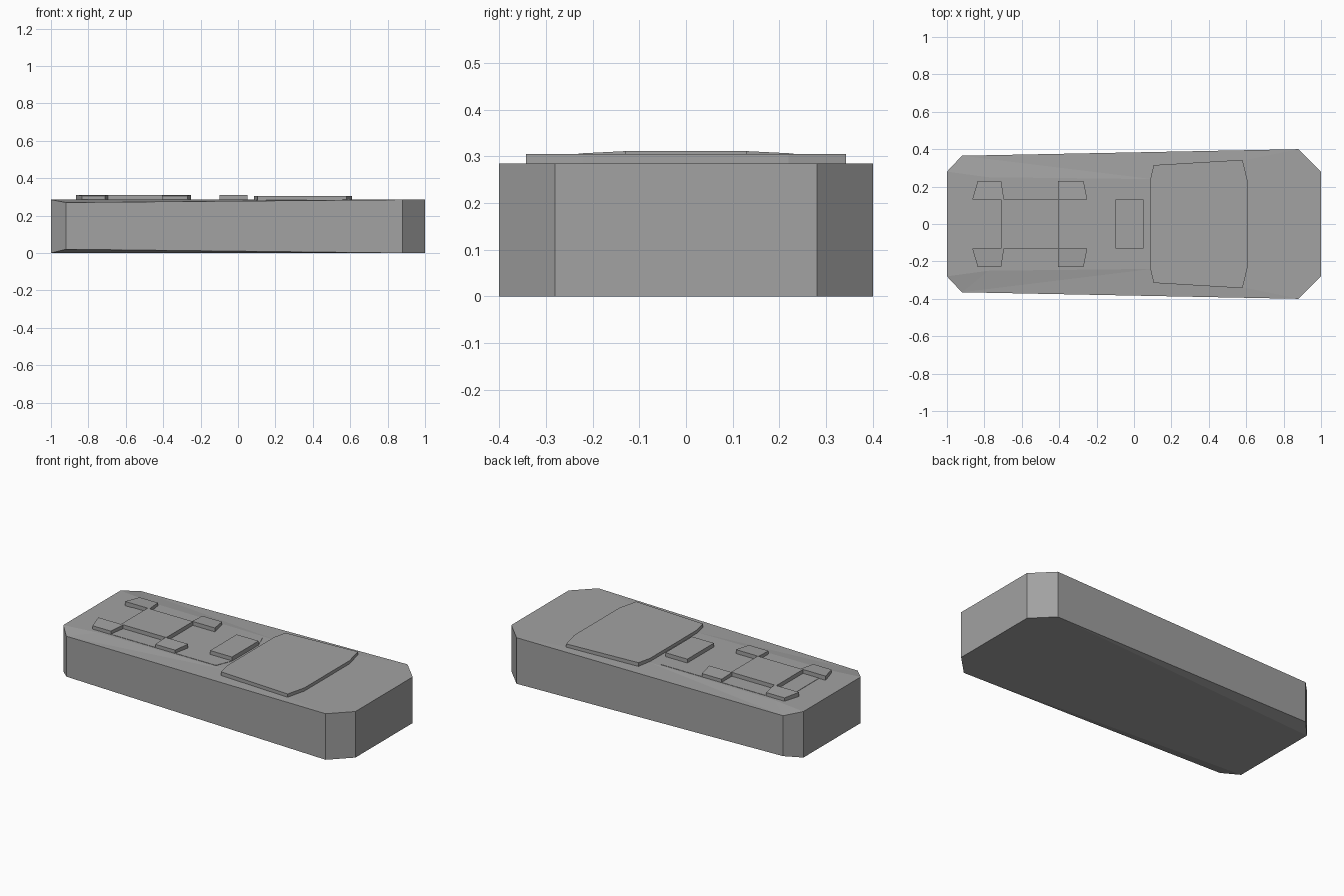
import bpy
import bmesh

if "Cube" in bpy.data.objects:
    bpy.data.objects.remove(bpy.data.objects["Cube"], do_unlink=True)

TOP = 0.285      # deck height
RAISED = 0.311   # height of the deck blocks

grey = bpy.data.materials.new("plain grey")
grey.use_nodes = True
colour = (0.36, 0.36, 0.36, 1)
grey.diffuse_color = colour
grey.node_tree.nodes["Principled BSDF"].inputs["Base Color"].default_value = colour


def finish(name, bm):
    """Turn a bmesh into a flat shaded grey object."""
    bmesh.ops.recalc_face_normals(bm, faces=bm.faces)
    mesh = bpy.data.meshes.new(name)
    bm.to_mesh(mesh)
    bm.free()
    mesh.materials.append(grey)
    obj = bpy.data.objects.new(name, mesh)
    bpy.context.collection.objects.link(obj)
    return obj


def plate(name, outline, top, bottom=TOP - 0.015):
    """Prism over an outline; top may be a height or a function of x, y."""
    bm = bmesh.new()
    height = top if callable(top) else lambda x, y: top
    low = [bm.verts.new((x, y, bottom)) for x, y in outline]
    high = [bm.verts.new((x, y, height(x, y))) for x, y in outline]
    bm.faces.new(low[::-1])
    bm.faces.new(high)
    for i in range(len(outline)):
        j = (i + 1) % len(outline)
        bm.faces.new((low[i], low[j], high[j], high[i]))
    return finish(name, bm)


def mirrored(half):
    """Close a half outline by reflecting it across the long axis."""
    return half + [(x, -y) for x, y in reversed(half)]


# Body: tapered block with cut corners and shallow sloping shoulders
points = {
    "tail": (-1, 0.28, TOP), "tail_side": (-0.92, 0.365, 0.27),
    "nose_side": (0.88, 0.4, TOP), "nose": (1, 0.28, TOP),
    "inner_tail": (-0.78, 0.25, TOP), "inner_mid": (0.1, 0.24, TOP),
    "low_tail": (-1, 0.28, 0), "low_tail_side": (-0.92, 0.365, 0.02),
    "low_nose_side": (0.88, 0.4, 0), "low_nose": (1, 0.28, 0),
}
side_faces = [
    "tail tail_side inner_tail",
    "tail_side inner_mid inner_tail",
    "tail_side nose_side inner_mid",
    "low_tail low_nose_side low_tail_side",
    "tail low_tail low_tail_side tail_side",
    "tail_side low_tail_side low_nose_side nose_side",
    "nose_side low_nose_side low_nose nose",
]
across_faces = [
    "tail inner_tail inner_mid nose_side nose",
    "low_tail low_nose_side low_nose",
    "tail low_tail",
    "nose low_nose",
]
bm = bmesh.new()
left = {k: bm.verts.new(p) for k, p in points.items()}
right = {k: bm.verts.new((x, -y, z)) for k, (x, y, z) in points.items()}
for names in side_faces:
    for verts in (left, right):
        bm.faces.new([verts[n] for n in names.split()])
for names in across_faces:
    keys = names.split()
    bm.faces.new([left[k] for k in keys] + [right[k] for k in reversed(keys)])
finish("body", bm)

# Thin deck panel under the small blocks
plate("deck_panel", mirrored([(-0.82, 0.15), (-0.77, 0.23), (0.01, 0.23), (0.05, 0.13)]),
      TOP + 0.002)

# Large raised cover
plate("large_cover", mirrored([(0.085, 0.23), (0.105, 0.315), (0.58, 0.343), (0.61, 0.22)]),
      0.305)

# Central blocks
plate("centre_block", mirrored([(-0.71, 0.13), (-0.40, 0.13)]), RAISED)
plate("small_block", mirrored([(-0.10, 0.13), (0.05, 0.13)]), RAISED)

# Four corner pads, falling slightly towards the outside
pads = {
    "rear_pad": [(-0.865, 0.13), (-0.695, 0.13), (-0.71, 0.23), (-0.835, 0.23)],
    "front_pad": [(-0.405, 0.13), (-0.25, 0.13), (-0.27, 0.23), (-0.405, 0.23)],
}
for name, outline in pads.items():
    for label, side in (("left", 1), ("right", -1)):
        # The wide edge meets the block and the narrow edge faces outwards
        plate(f"{label}_{name}", [(x, side * y) for x, y in outline],
              lambda x, y: RAISED if abs(y) < 0.2 else RAISED - 0.005)
